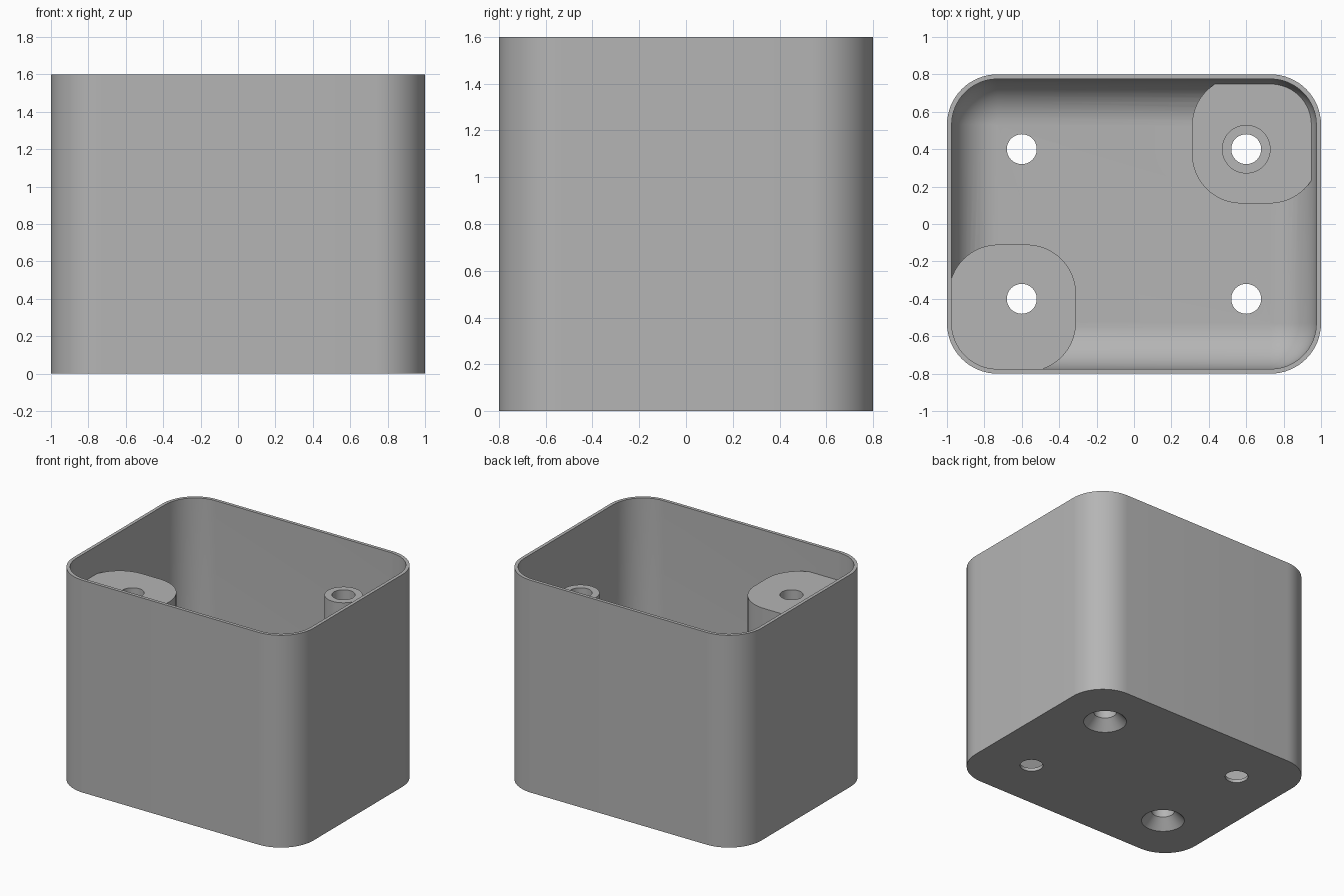
import bpy, bmesh
from math import sin, cos, pi

cube = bpy.data.objects.get("Cube")
if cube:
    bpy.data.objects.remove(cube, do_unlink=True)

HX, HY, HEIGHT = 1.0, 0.8, 1.6      # outer half sizes and height
RADIUS, WALL = 0.27, 0.025          # outer corner radius, wall and floor thickness
POST_TOP, PAD_TOP = 1.39, 0.16
HOLE, SINK = 0.08, 0.15
HOLE_X, HOLE_Y = 0.6, 0.4

grey = bpy.data.materials.new("light grey plastic")
grey.use_nodes = True
GREY = (0.46, 0.46, 0.46, 1)
grey.diffuse_color = GREY
grey.node_tree.nodes["Principled BSDF"].inputs["Base Color"].default_value = GREY


def rounded_ring(hx, hy, r, z, cx=0, cy=0, steps=16):
    """Points of a rounded rectangle at height z."""
    points = []
    for k, (sx, sy) in enumerate([(1, 1), (-1, 1), (-1, -1), (1, -1)]):
        for i in range(steps + 1):
            a = (k + i / steps) * pi / 2
            points.append((cx + sx * (hx - r) + r * cos(a),
                           cy + sy * (hy - r) + r * sin(a), z))
    return points


def round_ring(r, z, cx, cy, steps=48):
    return [(cx + r * cos(2 * pi * i / steps), cy + r * sin(2 * pi * i / steps), z)
            for i in range(steps)]


def loft(name, rings):
    """Closed solid skinned through a list of equal rings."""
    bm = bmesh.new()
    loops = [[bm.verts.new(p) for p in ring] for ring in rings]
    for low, high in zip(loops, loops[1:]):
        for i in range(len(low)):
            j = (i + 1) % len(low)
            bm.faces.new((low[i], low[j], high[j], high[i]))
    bm.faces.new(loops[0][::-1])
    bm.faces.new(loops[-1])
    bmesh.ops.recalc_face_normals(bm, faces=bm.faces)
    mesh = bpy.data.meshes.new(name)
    bm.to_mesh(mesh)
    bm.free()
    mesh.materials.append(grey)
    obj = bpy.data.objects.new(name, mesh)
    bpy.context.collection.objects.link(obj)
    return obj


def combine(target, tool, operation):
    """Apply a boolean and drop the tool."""
    mod = target.modifiers.new(operation.title(), 'BOOLEAN')
    mod.operation, mod.solver, mod.object = operation, 'EXACT', tool
    bpy.ops.object.select_all(action='DESELECT')
    bpy.context.view_layer.objects.active = target
    target.select_set(True)
    bpy.ops.object.modifier_apply(modifier=mod.name)
    bpy.data.objects.remove(tool, do_unlink=True)


# Thin-walled box: up the outside, over the rim, down to a filleted floor
fillet = RADIUS - WALL
rings = [rounded_ring(HX, HY, RADIUS, 0),
         rounded_ring(HX, HY, RADIUS, HEIGHT),
         rounded_ring(HX - WALL, HY - WALL, fillet, HEIGHT)]
FILLET_STEPS = 12
for i in range(FILLET_STEPS + 1):
    a = i / FILLET_STEPS * pi / 2
    inset = fillet * (1 - cos(a))
    rings.append(rounded_ring(HX - WALL - inset, HY - WALL - inset,
                              max(fillet - inset, 0.002),
                              WALL + fillet * (1 - sin(a))))
box = loft("open_box", rings)

# Tall post in one corner, low pad in the opposite one, both sunk into the walls
for name, side, top in (("tall_post", -1, POST_TOP), ("low_pad", 1, PAD_TOP)):
    block = loft(name, [rounded_ring(0.34, 0.34, 0.265, z, side * 0.65, side * 0.45)
                        for z in (WALL / 2, top)])
    combine(box, block, 'UNION')

# Slim tube standing on the pad
tube = loft("screw_tube", [round_ring(0.13, z, HOLE_X, HOLE_Y) for z in (0.1, POST_TOP)])
combine(box, tube, 'UNION')

# Four through holes, countersunk from below under the post and the tube
for sx in (-1, 1):
    for sy in (-1, 1):
        x, y = sx * HOLE_X, sy * HOLE_Y
        profile = [(HOLE, -0.1), (HOLE, HEIGHT + 0.1)]
        if sx == sy:
            profile = [(SINK, -0.1), (SINK, 0), (HOLE, 0.075), (HOLE, HEIGHT + 0.1)]
        cutter = loft("hole_cutter", [round_ring(r, z, x, y) for r, z in profile])
        combine(box, cutter, 'DIFFERENCE')

box.select_set(True)
bpy.context.view_layer.objects.active = box
bpy.ops.object.shade_smooth_by_angle(angle=pi / 6)
